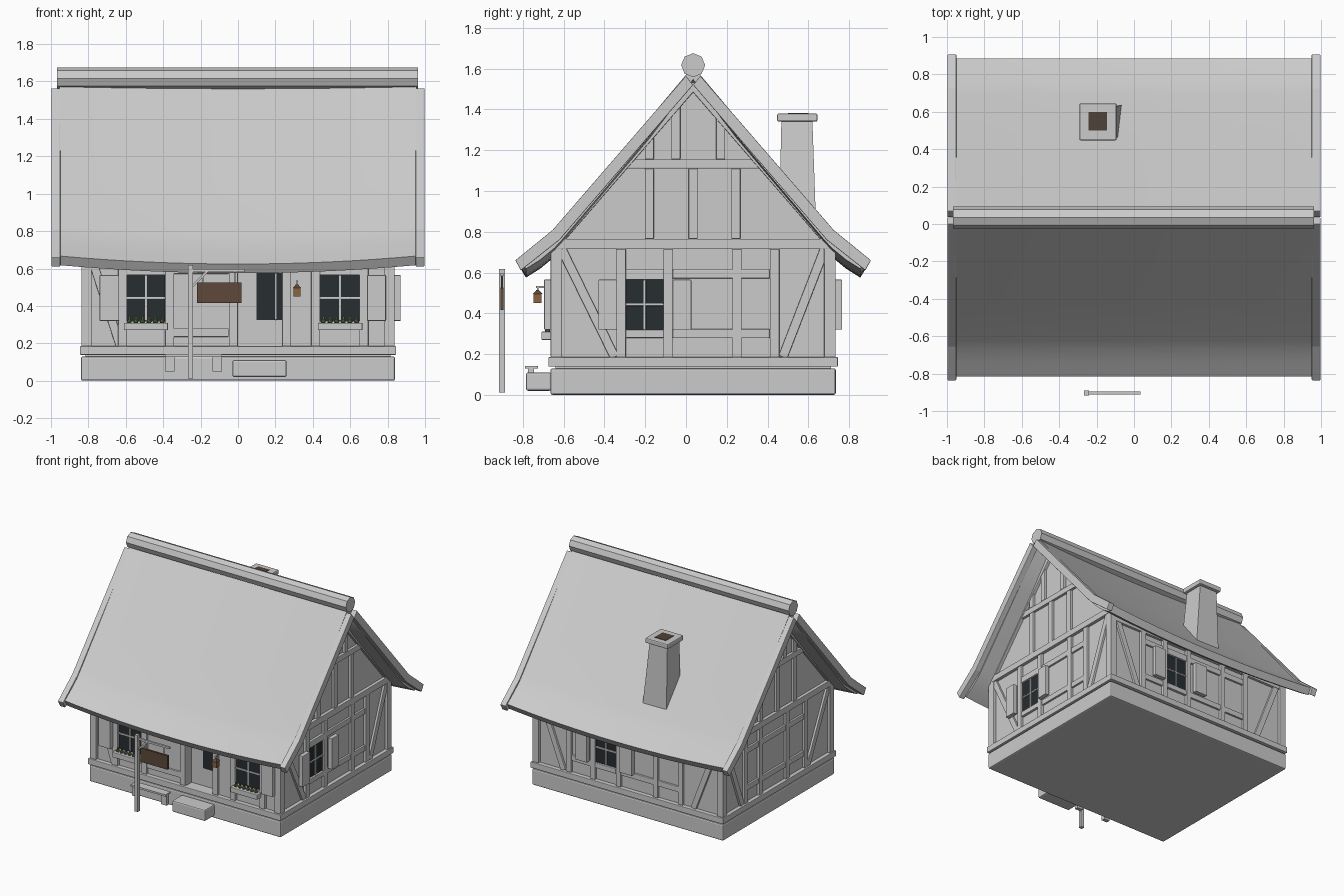
import bpy, bmesh, math
from mathutils import Vector

if "Cube" in bpy.data.objects:
    bpy.data.objects.remove(bpy.data.objects["Cube"])

C = 0.035            # y of the ridge line
HX, HY = 0.815, 0.676  # half size of the plaster walls


def material(name, rgb):
    m = bpy.data.materials.new(name)
    m.diffuse_color = (*rgb, 1)
    m.use_nodes = True
    m.node_tree.nodes["Principled BSDF"].inputs["Base Color"].default_value = m.diffuse_color
    return m


GLASS = material("dark_glass", (0.02, 0.027, 0.03))
WOOD = material("brown_wood", (0.11, 0.065, 0.04))
AMBER = material("amber", (0.25, 0.13, 0.05))
GREEN = material("leaf_green", (0.12, 0.2, 0.07))
SOOT = material("soot", (0.08, 0.055, 0.04))


def finish(name, bm, mat=None, bevel=0):
    bmesh.ops.recalc_face_normals(bm, faces=bm.faces)
    me = bpy.data.meshes.new(name)
    bm.to_mesh(me)
    bm.free()
    ob = bpy.data.objects.new(name, me)
    bpy.context.collection.objects.link(ob)
    if mat:
        me.materials.append(mat)
    if bevel:
        b = ob.modifiers.new("bevel", 'BEVEL')
        b.width, b.segments = bevel, 2
    return ob


def loft(name, a, b, mat=None, bevel=0):
    """Closed solid between two matching outlines."""
    bm = bmesh.new()
    va, vb = [bm.verts.new(p) for p in a], [bm.verts.new(p) for p in b]
    n = len(va)
    bm.faces.new(va)
    bm.faces.new(vb[::-1])
    for i in range(n):
        j = (i + 1) % n
        bm.faces.new((va[i], vb[i], vb[j], va[j]))
    return finish(name, bm, mat, bevel)


def rect(x0, x1, y0, y1, z):
    return [(x0, y0, z), (x1, y0, z), (x1, y1, z), (x0, y1, z)]


def box(name, x0, x1, y0, y1, z0, z1, mat=None, bevel=0):
    return loft(name, rect(x0, x1, y0, y1, z0), rect(x0, x1, y0, y1, z1), mat, bevel)


def on_wall(side, u, z, d):
    """Point on a wall: u along it, z up, d outward from the plaster."""
    return {"front": (u, C - HY - d, z), "back": (u, C + HY + d, z),
            "right": (HX + d, u, z), "left": (-HX - d, u, z)}[side]


def slab(name, side, pts, d0, d1, mat=None):
    return loft(name, [on_wall(side, u, z, d0) for u, z in pts],
                [on_wall(side, u, z, d1) for u, z in pts], mat, 0 if mat else 0.004)


def panel(name, side, u0, u1, z0, z1, d0=-0.02, d1=0.02, mat=None):
    return slab(name, side, [(u0, z0), (u1, z0), (u1, z1), (u0, z1)], d0, d1, mat)


def brace(name, side, p, q, w=0.045, d1=0.017):
    p, q = Vector(p), Vector(q)
    t = (q - p).normalized()
    n = Vector((-t.y, t.x)) * w / 2
    return slab(name, side, [p - n, q - n, q + n, p + n], -0.02, d1)


def window(side, u0, u1, z0=0.32, z1=0.565):
    panel("window_glass", side, u0, u1, z0, z1, -0.01, 0.004, GLASS)
    m, h = (u0 + u1) / 2, (z0 + z1) / 2
    panel("window_mullion", side, m - 0.006, m + 0.006, z0, z1, 0, 0.012)
    panel("window_bar", side, u0, u1, h - 0.006, h + 0.006, 0, 0.012)
    panel("window_head", side, u0, u1, z1, z1 + 0.05)
    panel("window_sill", side, u0, u1, z0 - 0.04, z0)


def shutter(side, u0, u1):
    panel("shutter", side, u0, u1, 0.32, 0.565, 0.02, 0.055)


# Stone base, plaster body and sill beam
box("stone_base", -0.84, 0.84, C - 0.7, C + 0.7, 0, 0.13, bevel=0.01)
box("sill_beam", -0.845, 0.845, C - 0.71, C + 0.71, 0.138, 0.185, bevel=0.004)
body = [(C - HY, 0.12), (C + HY, 0.12), (C + HY, 0.72), (C, 1.505), (C - HY, 0.72)]
walls = loft("plaster_walls", [(-HX, y, z) for y, z in body], [(HX, y, z) for y, z in body])
for sx in (-1, 1):
    for sy in (-1, 1):
        x, y = sx * (HX - 0.005), C + sy * (HY - 0.005)
        box("corner_post", x - 0.028, x + 0.028, y - 0.028, y + 0.028, 0.185, 0.74, bevel=0.004)

# Gable timber frames
for side in ("right", "left"):
    panel("tie_beam", side, C - 0.69, C + 0.69, 0.715, 0.765, d1=0.025)
    panel("collar_beam", side, C - 0.35, C + 0.35, 1.11, 1.155)
    for u in (-0.318, -0.088, 0.25, 0.435):
        panel("gable_post", side, u - 0.023, u + 0.023, 0.185, 0.715)
    for u, z0, z1 in ((-0.18, 0.765, 1.11), (0.035, 0.765, 1.11), (0.245, 0.765, 1.11),
                      (-0.18, 1.155, 1.29), (-0.05, 1.155, 1.43), (0.17, 1.155, 1.36)):
        panel("upper_post", side, u - 0.022, u + 0.022, z0, z1)
    for z in (0.3, 0.593):
        panel("gable_rail", side, -0.065, 0.412, z - 0.022, z + 0.022, d1=0.015)
    brace("corner_brace", side, (-0.61, 0.715), (-0.35, 0.185))
    brace("corner_brace", side, (0.68, 0.715), (0.475, 0.185))
    for s in (-1, 1):
        brace("gable_rafter", side, (C + s * 0.66, 0.768), (C, 1.53), 0.06, 0.024)
panel("gable_rail", "left", -0.295, -0.11, 0.278, 0.322, d1=0.015)
panel("gable_rail", "left", -0.295, -0.11, 0.571, 0.615, d1=0.015)
window("right", -0.295, -0.11)
shutter("right", -0.43, -0.338)
shutter("right", -0.065, 0.026)

# Front and back timber frames
for side in ("front", "back"):
    panel("wall_plate", side, -0.82, 0.82, 0.66, 0.715)
for u in (-0.617, -0.365, -0.025, 0.26, 0.415, 0.673):
    panel("front_post", "front", u - 0.024, u + 0.024, 0.185, 0.68)
panel("front_rail", "front", -0.345, -0.05, 0.235, 0.28, d1=0.015)
panel("front_rail", "front", -0.345, -0.05, 0.571, 0.615, d1=0.015)
brace("corner_brace", "front", (-0.79, 0.68), (-0.63, 0.185))
for u in (-0.46, -0.24, 0.085, 0.31, 0.52):
    panel("back_post", "back", u - 0.022, u + 0.022, 0.185, 0.68)
for z in (0.3, 0.593):
    panel("back_rail", "back", -0.46, 0.085, z - 0.022, z + 0.022, d1=0.015)
    panel("back_rail", "back", 0.31, 0.52, z - 0.022, z + 0.022, d1=0.015)
for s in (-1, 1):
    brace("corner_brace", "back", (s * 0.76, 0.68), (s * 0.57, 0.185))
window("back", 0.107, 0.288)
shutter("back", -0.06, 0.05)
shutter("back", 0.335, 0.435)

# Front windows with flower boxes
for u0, u1 in ((-0.6, -0.385), (0.437, 0.655)):
    window("front", u0, u1)
    panel("flower_box", "front", u0 - 0.01, u1 + 0.01, 0.27, 0.31, 0.01, 0.068)
    for i in range(6):
        u = u0 + 0.02 + i * (u1 - u0 - 0.04) / 5
        bm = bmesh.new()
        bmesh.ops.create_icosphere(bm, subdivisions=1, radius=0.015)
        bmesh.ops.translate(bm, verts=bm.verts, vec=on_wall("front", u, 0.318, 0.038))
        finish("flower_leaves", bm, GREEN)
        panel("flower_head", "front", u - 0.005, u + 0.005, 0.325, 0.343, 0.033, 0.043,
              AMBER if i % 2 else GREEN)
shutter("front", -0.74, -0.635)
shutter("front", 0.69, 0.79)

# Recessed doorway, step and bench
hole = panel("door_cutter", "front", 0, 0.236, 0.185, 0.62, -0.07, 0.05, GLASS)
hole.hide_render = True
hole.hide_set(True)
hole.data.materials.clear()
cut = walls.modifiers.new("doorway", 'BOOLEAN')
cut.operation, cut.object = 'DIFFERENCE', hole
panel("door", "front", -0.01, 0.246, 0.18, 0.62, -0.085, -0.06)
panel("door_glass", "front", 0.1, 0.236, 0.325, 0.575, -0.07, -0.057, GLASS)
panel("door_bar", "front", 0.197, 0.207, 0.325, 0.575, -0.07, -0.05)
panel("door_head", "front", -0.05, 0.285, 0.6, 0.645)
box("door_step", -0.03, 0.26, -0.785, -0.66, 0.02, 0.11, bevel=0.01)
box("bench_seat", -0.39, -0.085, -0.79, -0.725, 0.128, 0.142)
for x in (-0.39, -0.135):
    box("bench_leg", x, x + 0.05, -0.775, -0.745, 0.05, 0.128)

# Lantern on a bracket
box("lantern_bracket", 0.31, 0.32, -0.735, -0.65, 0.525, 0.535)
box("lantern_hook", 0.312, 0.318, -0.73, -0.724, 0.5, 0.53)
box("lantern", 0.296, 0.335, -0.747, -0.708, 0.45, 0.495, AMBER)
loft("lantern_cap", rect(0.292, 0.339, -0.751, -0.704, 0.495),
     rect(0.31, 0.321, -0.733, -0.722, 0.515), WOOD)

# Hanging sign on a post
box("sign_post", -0.268, -0.24, -0.917, -0.889, 0.012, 0.618)
box("sign_arm", -0.24, 0.035, -0.911, -0.895, 0.582, 0.597)
strut = [(-0.24, 0.5), (-0.24, 0.517), (-0.175, 0.582), (-0.158, 0.582)]
loft("sign_brace", [(x, -0.908, z) for x, z in strut], [(x, -0.898, z) for x, z in strut])
box("sign_board", -0.22, 0.02, -0.911, -0.895, 0.415, 0.525, WOOD)
for x in (-0.19, -0.02):
    box("sign_hanger", x, x + 0.006, -0.906, -0.9, 0.525, 0.583)

# Sagging roof, one sheet per side, with verge boards on the gable ends
top = [(0.0, 1.612), (0.23, 1.338), (0.46, 1.065), (0.66, 0.828), (0.70, 0.785), (0.77, 0.727), (0.85, 0.667)]
for s, label in ((-1, "front"), (1, "back")):
    bm = bmesh.new()
    rows = []
    cross = top + [(0.82, 0.618)] + [(o - 0.02 if o > 0 else 0, z - 0.065) for o, z in top[-2::-1]]
    for i in range(17):
        x = -0.955 + 1.91 * i / 16
        sag = 0.043 * (1 - (x / 0.955) ** 2)
        rows.append([bm.verts.new((x, C + s * o, z - sag)) for o, z in cross])
    n = len(cross)
    for a, b in zip(rows, rows[1:]):
        for k in range(n):
            bm.faces.new((a[k], a[(k + 1) % n], b[(k + 1) % n], b[k]))
    bm.faces.new(rows[0])
    bm.faces.new(rows[-1])
    roof = finish(label + "_roof", bm)
    bpy.ops.object.select_all(action='DESELECT')
    roof.select_set(True)
    bpy.context.view_layer.objects.active = roof
    bpy.ops.object.shade_smooth_by_angle(angle=math.radians(40))
    board = [(0.035, 1.565), (0.69, 0.808), (0.872, 0.66), (0.845, 0.61), (0.655, 0.76), (0.0, 1.52)]
    for e in (-1, 1):
        loft("verge_board", [(e * 0.95, C + s * o, z) for o, z in board],
             [(e * 0.997, C + s * o, z) for o, z in board], bevel=0.004)

# Ridge roll
ring = [(C + 0.059 * math.sin(i * math.pi / 4), 1.617 + 0.059 * math.cos(i * math.pi / 4)) for i in range(8)]
loft("ridge_roll", [(-0.967, y, z) for y, z in ring], [(0.963, y, z) for y, z in ring])

# Chimney
loft("chimney_stack", rect(-0.275, -0.06, 0.455, 0.64, 0.78), rect(-0.27, -0.115, 0.468, 0.62, 1.345))
box("chimney_cap", -0.292, -0.093, 0.447, 0.645, 1.34, 1.38, bevel=0.008)
box("chimney_flue", -0.243, -0.145, 0.5, 0.6, 1.36, 1.383, SOOT)
